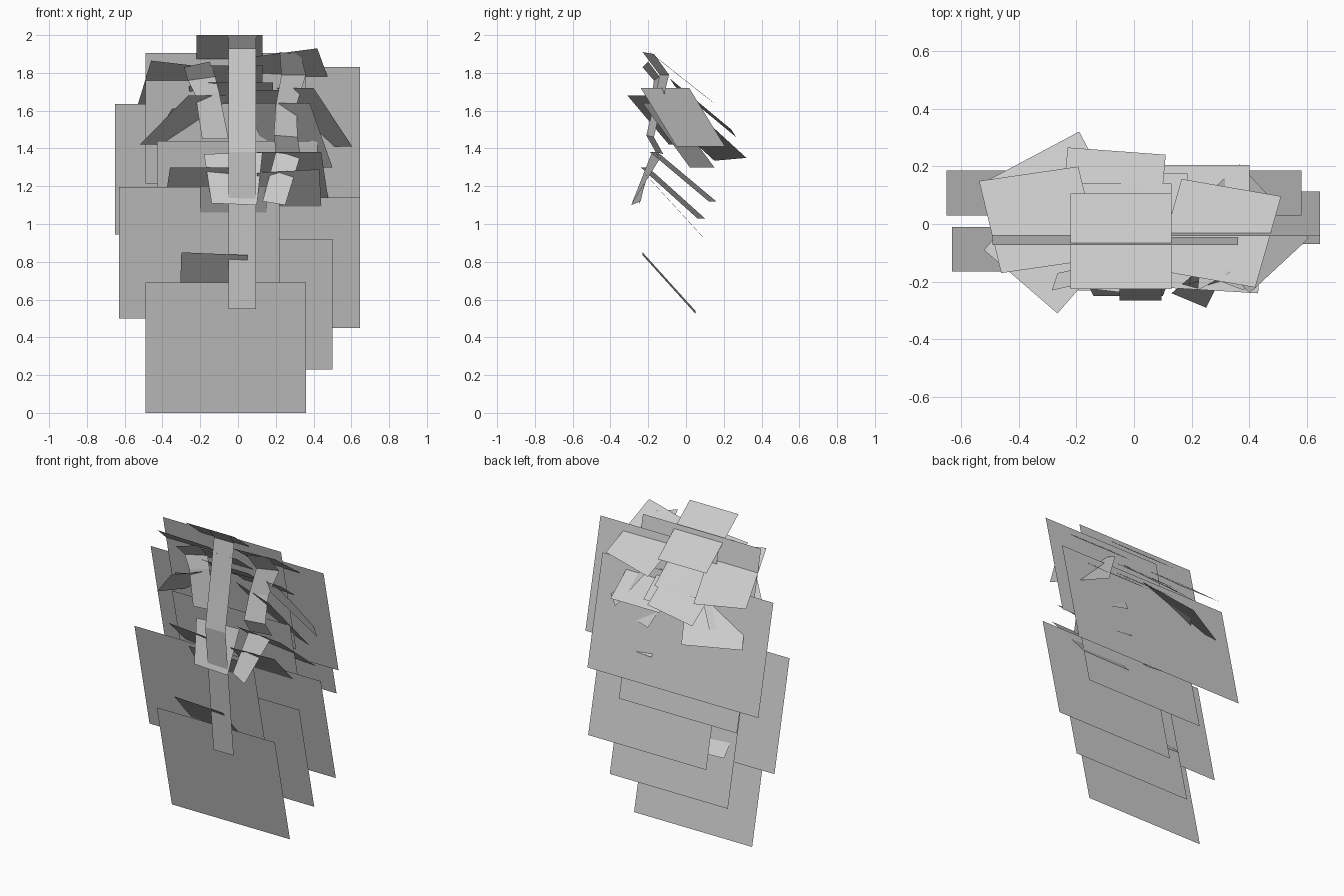
import bpy
from mathutils import Vector


def sheet(name, verts, faces):
    me = bpy.data.meshes.new(name)
    me.from_pydata([tuple(v) for v in verts], [], faces)
    me.update()
    ob = bpy.data.objects.new(name, me)
    bpy.context.collection.objects.link(ob)
    return ob


def card(name, a, b, c):
    """Flat parallelogram from front-left, front-right and rear-left corners."""
    a, b, c = Vector(a), Vector(b), Vector(c)
    return sheet(name, [a, b, b + c - a, c], [(3, 2, 1, 0)])


def panel(name, x0, x1, z0, z1, y_top):
    """Steep hanging sheet whose lower edge swings back."""
    y_low = y_top + 0.155
    return sheet(name, [(x0, y_low, z0), (x1, y_low, z0),
                        (x1, y_top, z1), (x0, y_top, z1)], [(0, 1, 2, 3)])


def strip(name, rows):
    """Kinked ribbon; each row is a left and a right point."""
    verts = [p for row in rows for p in row]
    faces = [(2 * i, 2 * i + 2, 2 * i + 3, 2 * i + 1) for i in range(len(rows) - 1)]
    return sheet(name, verts, faces)


# Long hanging panels: x range, z range, y of top edge
for i, p in enumerate([
    (-0.49, 0.36, 0.00, 0.69, -0.135),
    (-0.35, 0.50, 0.23, 0.92, -0.085),
    (-0.205, 0.645, 0.45, 1.14, -0.07),
    (-0.63, 0.22, 0.50, 1.195, -0.165),
    (-0.65, 0.58, 0.945, 1.635, 0.03),
    (-0.49, 0.36, 1.215, 1.905, -0.072),
    (-0.205, 0.645, 1.14, 1.83, -0.042),
    (-0.43, 0.42, 0.75, 1.44, -0.065),
]):
    panel(f"long_panel_{i + 1}", *p)

# Sloping cards facing straight back: front-left, front-right, rear-left
for i, c in enumerate([
    ((-0.22, -0.225, 2.0), (0.13, -0.225, 2.0), (-0.22, 0.105, 1.74)),
    ((-0.46, -0.17, 1.865), (-0.116, -0.12, 1.825), (-0.537, 0.149, 1.61)),
    ((0.075, -0.16, 1.885), (0.42, -0.22, 1.93), (0.165, 0.156, 1.635)),
    ((0.05, -0.125, 1.71), (0.40, -0.125, 1.71), (0.05, 0.205, 1.45)),
    ((-0.16, -0.155, 1.75), (0.185, -0.155, 1.75), (-0.16, 0.175, 1.49)),
    ((-0.22, -0.19, 1.84), (0.13, -0.19, 1.84), (-0.22, 0.14, 1.58)),
    ((-0.30, -0.23, 0.85), (0.05, -0.23, 0.835), (-0.31, 0.05, 0.54)),
    ((-0.20, -0.22, 1.20), (0.15, -0.22, 1.20), (-0.20, 0.0, 0.84)),
]):
    card(f"back_card_{i + 1}", *c)

# Side cards turned outwards
for i, c in enumerate([
    ((-0.265, -0.31, 1.68), (-0.035, -0.045, 1.68), (-0.52, -0.09, 1.42)),
    ((-0.35, -0.15, 1.61), (-0.03, 0.02, 1.625), (-0.51, 0.15, 1.335)),
    ((0.16, 0.017, 1.72), (0.40, -0.24, 1.72), (0.365, 0.207, 1.41)),
    ((0.05, -0.10, 1.64), (0.38, -0.23, 1.64), (0.17, 0.15, 1.30)),
    ((-0.26, -0.06, 1.73), (0.08, -0.085, 1.77), (-0.23, 0.265, 1.46)),
    ((-0.36, -0.20, 1.30), (-0.02, -0.24, 1.30), (-0.40, 0.10, 1.03)),
    ((0.10, -0.15, 1.38), (0.44, -0.19, 1.38), (0.14, 0.16, 1.12)),
    ((0.10, -0.22, 1.27), (0.43, -0.24, 1.29), (0.12, 0.10, 0.92)),
]):
    card(f"side_card_{i + 1}", *c)

# Centre front strip
centre = [(-0.225, 2.0), (-0.175, 1.93), (-0.22, 1.65), (-0.265, 1.38), (-0.18, 0.55)]
strip("centre_front_strip", [((-0.05, y, z), (0.095, y, z)) for y, z in centre])

# Left and right front strips
strip("left_upper_strip", [
    ((-0.285, -0.23, 1.83), (-0.15, -0.20, 1.86)),
    ((-0.265, -0.17, 1.76), (-0.12, -0.14, 1.78)),
    ((-0.225, -0.18, 1.68), (-0.10, -0.15, 1.70)),
    ((-0.19, -0.19, 1.45), (-0.05, -0.17, 1.45))])
strip("left_lower_strip", [
    ((-0.18, -0.17, 1.37), (0.13, -0.17, 1.38)),
    ((-0.14, -0.25, 1.11), (0.10, -0.25, 1.10))])
strip("right_upper_strip", [
    ((0.22, -0.23, 1.91), (0.33, -0.17, 1.90)),
    ((0.23, -0.14, 1.79), (0.36, -0.09, 1.79)),
    ((0.20, -0.17, 1.63), (0.31, -0.13, 1.63)),
    ((0.19, -0.21, 1.47), (0.315, -0.17, 1.46)),
    ((0.20, -0.16, 1.38), (0.33, -0.12, 1.37))])
strip("right_lower_strip", [
    ((0.20, -0.18, 1.38), (0.33, -0.13, 1.36)),
    ((0.13, -0.24, 1.12), (0.25, -0.29, 1.10))])
